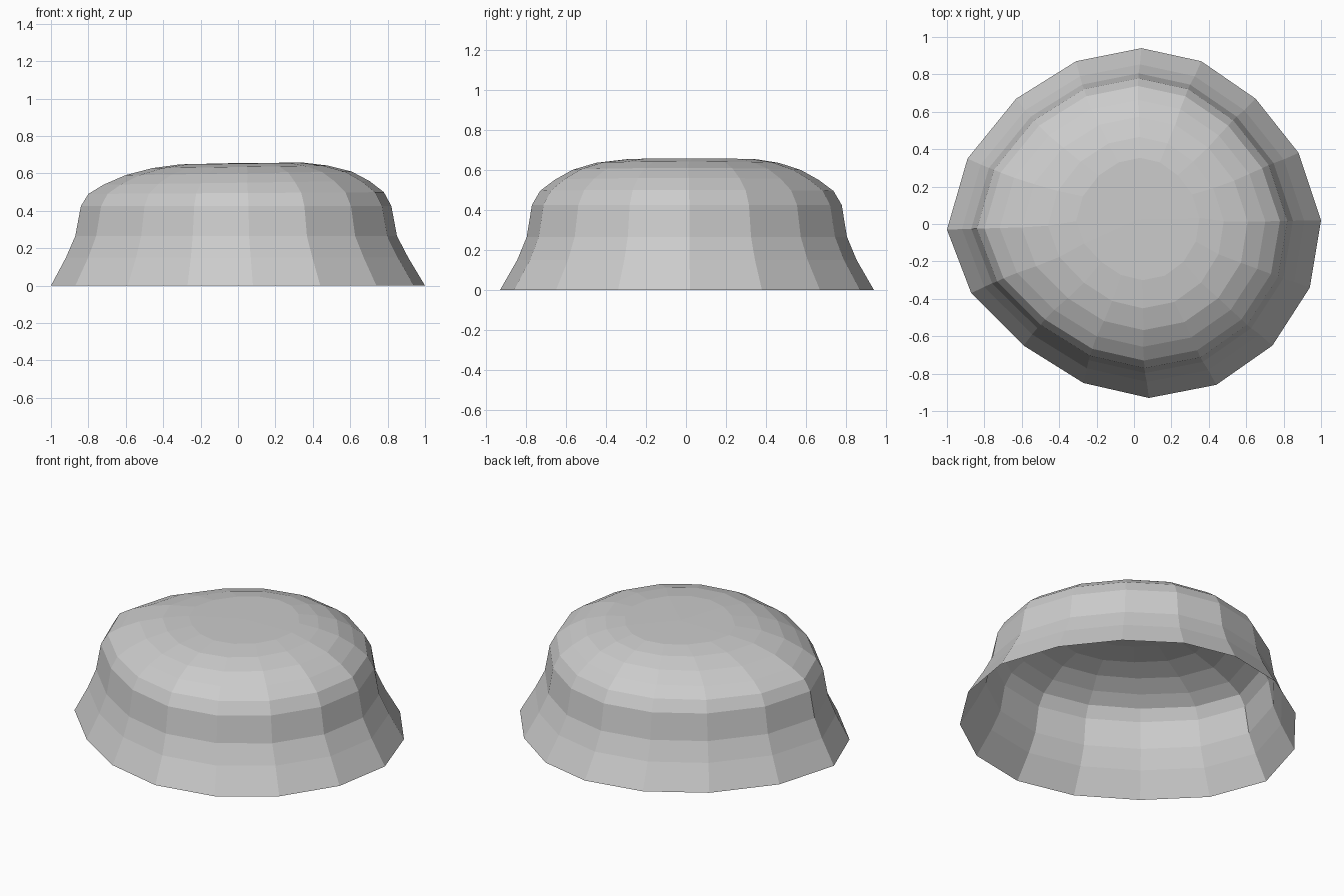
import bpy, bmesh

if "Cube" in bpy.data.objects:
    bpy.data.objects.remove(bpy.data.objects["Cube"])

# Irregular 16-sided base outline (x, y)
OUTLINE = [(1, .02), (.88, .38), (.65, .67), (.36, .87), (.04, .94), (-.31, .87),
           (-.63, .67), (-.89, .35), (-1, -.03), (-.87, -.37), (-.59, -.65),
           (-.27, -.85), (.08, -.93), (.44, -.86), (.74, -.65), (.94, -.34)]

# Rings from rim to crown: height, scale x, scale y, centre x, centre y, sideways tilt
RINGS = [(0, 1, 1, 0, 0, 0),
         (.15, .915, .908, -.005, 0, 0),
         (.265, .86, .857, -.01, 0, 0),
         (.425, .83, .829, -.01, 0, 0),
         (.495, .79, .785, -.01, 0, .006),
         (.55, .71, .706, -.008, 0, .014),
         (.60, .605, .61, .003, 0, .016),
         (.635, .47, .49, .01, .005, .015),
         (.653, .33, .35, .02, .025, .014)]

# Flared dome shell, open underneath
bm = bmesh.new()
previous = None
n = len(OUTLINE)
for z, sx, sy, cx, cy, tilt in RINGS:
    ring = [bm.verts.new((cx + x * sx, cy + y * sy, z + tilt * x * sx)) for x, y in OUTLINE]
    if previous:
        for i in range(n):
            j = (i + 1) % n
            bm.faces.new((previous[i], previous[j], ring[j], ring[i]))
    previous = ring

# Nearly flat crown
centre = bm.verts.new((.02, .025, .656))
for i in range(n):
    bm.faces.new((previous[i], previous[(i + 1) % n], centre))

mesh = bpy.data.meshes.new("dome_shell")
bm.to_mesh(mesh)
bm.free()
dome = bpy.data.objects.new("dome_shell", mesh)
bpy.context.collection.objects.link(dome)
